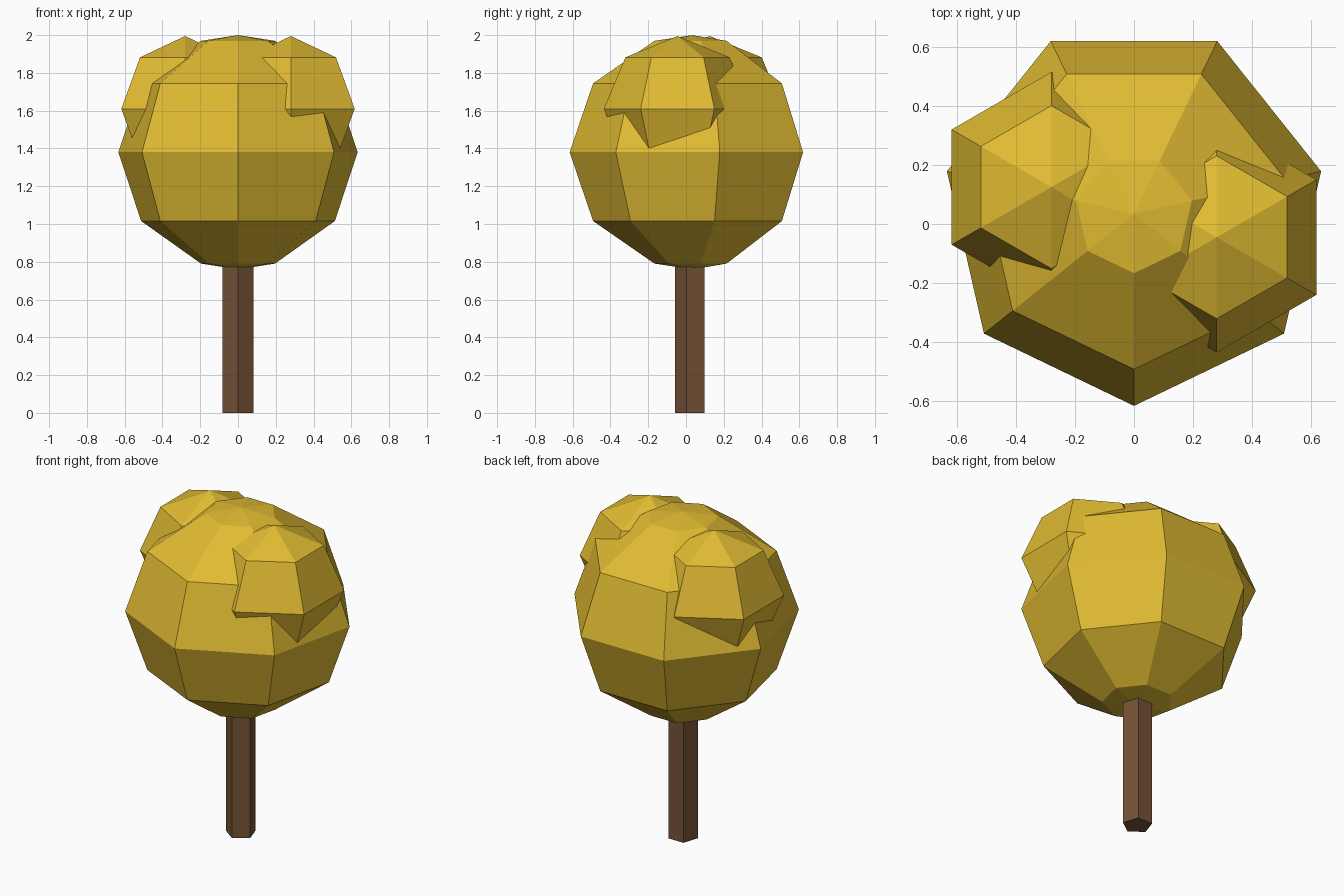
import bpy
import bmesh
from math import sin, cos, pi, radians

cube = bpy.data.objects.get("Cube")
if cube:
    bpy.data.objects.remove(cube, do_unlink=True)


def material(name, colour):
    mat = bpy.data.materials.new(name)
    mat.use_nodes = True
    mat.diffuse_color = colour
    mat.node_tree.nodes["Principled BSDF"].inputs["Base Color"].default_value = colour
    return mat


def lathe(name, centre, sides, profile, mat):
    """Stack rings of (radius, height), one corner facing the front; zero radius makes a pole."""
    bm = bmesh.new()
    rings = []
    for radius, z in profile:
        count = sides if radius > 0 else 1
        angles = [2 * pi * i / sides - pi / 2 for i in range(count)]
        rings.append([bm.verts.new((radius * cos(a), radius * sin(a), z)) for a in angles])
    for low, high in zip(rings, rings[1:]):
        for i in range(sides):
            j = (i + 1) % sides
            corners = [low[i % len(low)], low[j % len(low)],
                       high[j % len(high)], high[i % len(high)]]
            bm.faces.new(list(dict.fromkeys(corners)))
    for ring in (rings[0], rings[-1]):
        if len(ring) > 1:
            bm.faces.new(ring)
    bmesh.ops.recalc_face_normals(bm, faces=bm.faces[:])
    mesh = bpy.data.meshes.new(name)
    bm.to_mesh(mesh)
    bm.free()
    mesh.materials.append(mat)
    obj = bpy.data.objects.new(name, mesh)
    obj.location = centre
    bpy.context.collection.objects.link(obj)
    return obj


def ball_profile(radius, height, latitudes):
    rings = [(radius * cos(radians(a)), height * sin(radians(a))) for a in latitudes]
    return [(0, -height)] + rings + [(0, height)]


gold = material("golden foliage", (0.75, 0.50, 0.032, 1))
brown = material("brown bark", (0.18, 0.085, 0.038, 1))

# Five-sided trunk, sunk into the crown
lathe("trunk", (0, 0.028, 0), 5, [(0.086, 0), (0.086, 0.95)], brown)

# Main foliage ball
lathe("crown", (0, 0.034, 1.38), 7, ball_profile(0.65, 0.62, (-72, -36, 0, 36, 72)), gold)

# Two smaller foliage clumps on the shoulders
for name, x, y in (("left_clump", 0.28, -0.045), ("right_clump", -0.28, 0.125)):
    lathe(name, (x, y, 1.61), 6, ball_profile(0.39, 0.385, (-45, 0, 45)), gold)
